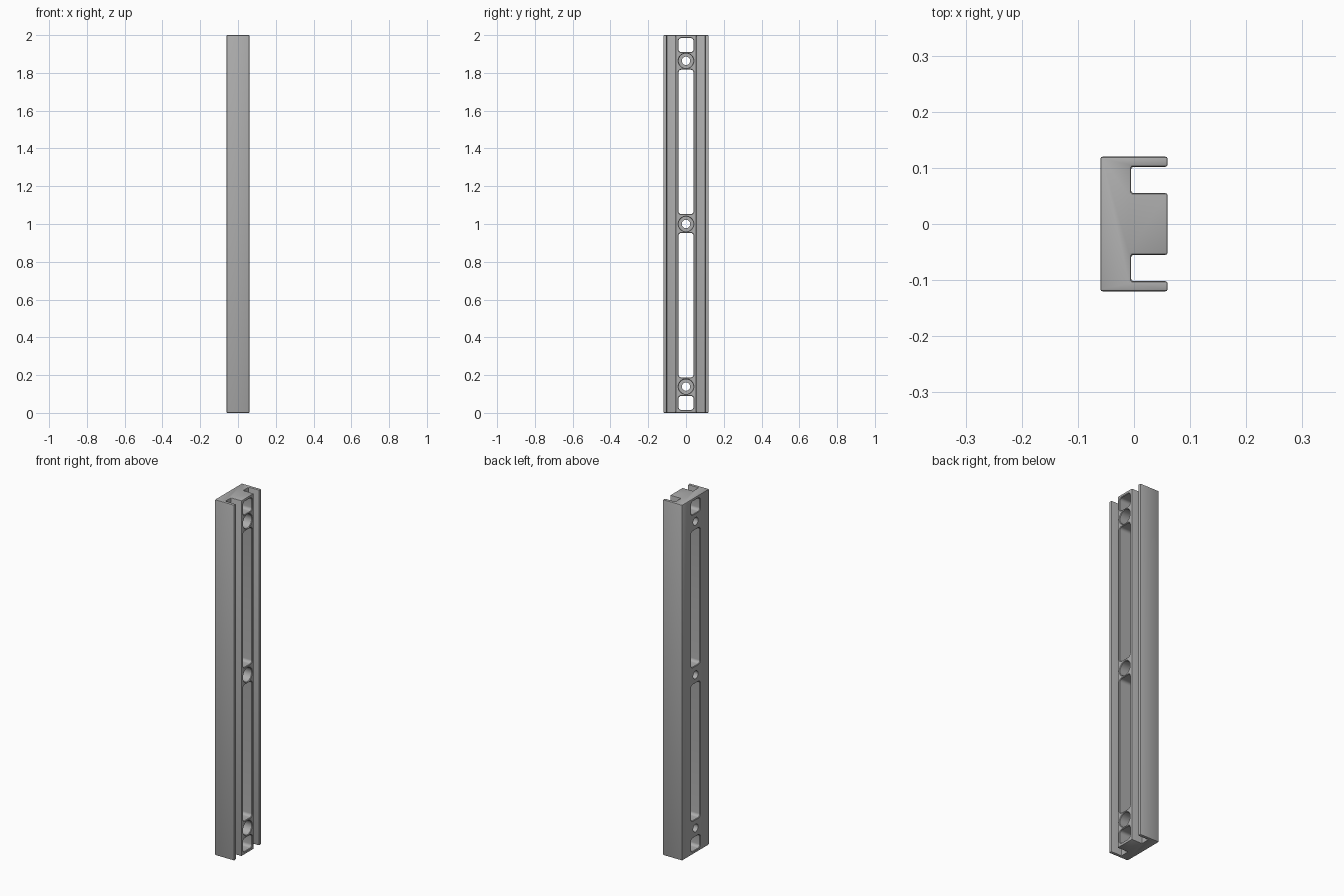
import bpy, bmesh, math

cube = bpy.data.objects.get("Cube")
if cube:
    bpy.data.objects.remove(cube, do_unlink=True)

HALF_X, HALF_Y, HEIGHT, CHAMFER = 0.06, 0.12, 2.0, 0.004

grey = bpy.data.materials.new("mid grey")
grey.use_nodes = True
colour = (0.42, 0.42, 0.42, 1)
grey.diffuse_color = colour
grey.node_tree.nodes["Principled BSDF"].inputs["Base Color"].default_value = colour


def loft(name, rings):
    """Closed solid skinned through rings with equal point counts."""
    bm = bmesh.new()
    loops = [[bm.verts.new(p) for p in ring] for ring in rings]
    for a, b in zip(loops, loops[1:]):
        for i in range(len(a)):
            j = (i + 1) % len(a)
            bm.faces.new((a[i], a[j], b[j], b[i]))
    bm.faces.new(loops[0][::-1])
    bm.faces.new(loops[-1])
    bmesh.ops.recalc_face_normals(bm, faces=bm.faces)
    mesh = bpy.data.meshes.new(name)
    bm.to_mesh(mesh)
    bm.free()
    mesh.materials.append(grey)
    obj = bpy.data.objects.new(name, mesh)
    bpy.context.collection.objects.link(obj)
    return obj


def rounded_ring(x, z0, z1, half_width, radius, grow):
    """Rounded rectangle in the plane at x, enlarged by grow."""
    r = radius + grow
    points = []
    for quarter, (sy, sz) in enumerate(((1, 1), (-1, 1), (-1, -1), (1, -1))):
        cy = sy * (half_width - radius)
        cz = (z1 if sz > 0 else z0) - sz * radius
        for step in range(7):
            a = math.pi / 2 * (quarter + step / 6)
            points.append((x, cy + r * math.cos(a), cz + r * math.sin(a)))
    return points


def circle_ring(x, z, r):
    steps = 40
    return [(x, r * math.cos(2 * math.pi * i / steps), z + r * math.sin(2 * math.pi * i / steps))
            for i in range(steps)]


# Extruded rail with two long grooves on its right side
half = [(HALF_X, 0.055), (-0.005, 0.055), (-0.005, 0.102), (HALF_X, 0.102),
        (HALF_X, HALF_Y), (-HALF_X, HALF_Y)]
outline = half + [(x, -y) for x, y in reversed(half)]
rail = loft("slotted_rail", [[(x, y, z) for x, y in outline] for z in (0, HEIGHT)])
bevel = rail.modifiers.new("edge chamfer", "BEVEL")
bevel.width = CHAMFER
bevel.segments = 2
bevel.limit_method = "ANGLE"

cutters = []
OUT = HALF_X + 0.01

# Through windows with eased rims
for z0, z1 in ((0.016, 0.090), (0.188, 0.953), (1.052, 1.817), (1.910, 1.984)):
    stations = ((-OUT, 0.003), (-HALF_X, 0.003), (0.003 - HALF_X, 0),
                (HALF_X - 0.003, 0), (HALF_X, 0.003), (OUT, 0.003))
    rings = [rounded_ring(x, z0, z1, 0.040, 0.016, g) for x, g in stations]
    cutters.append(loft("window_cutter", rings))

# Counterbored screw holes in the ribs between the windows
for z in (0.139, 1.0, 1.864):
    stations = ((-OUT, 0.022), (0.0, 0.022), (0.0, 0.039),
                (HALF_X - 0.003, 0.039), (HALF_X, 0.042), (OUT, 0.042))
    cutters.append(loft("screw_hole_cutter", [circle_ring(x, z, r) for x, r in stations]))

for cutter in cutters:
    cutter.hide_render = True
    cutter.hide_set(True)
    cut = rail.modifiers.new("cut", "BOOLEAN")
    cut.operation = "DIFFERENCE"
    cut.solver = "EXACT"
    cut.object = cutter

# Bake the cuts and remove the helpers
bpy.context.view_layer.update()
graph = bpy.context.evaluated_depsgraph_get()
baked = bpy.data.meshes.new_from_object(rail.evaluated_get(graph))
rail.modifiers.clear()
rail.data = baked
for cutter in cutters:
    bpy.data.objects.remove(cutter, do_unlink=True)

bpy.ops.object.select_all(action="DESELECT")
rail.select_set(True)
bpy.context.view_layer.objects.active = rail
bpy.ops.object.shade_smooth_by_angle(angle=math.radians(25))
